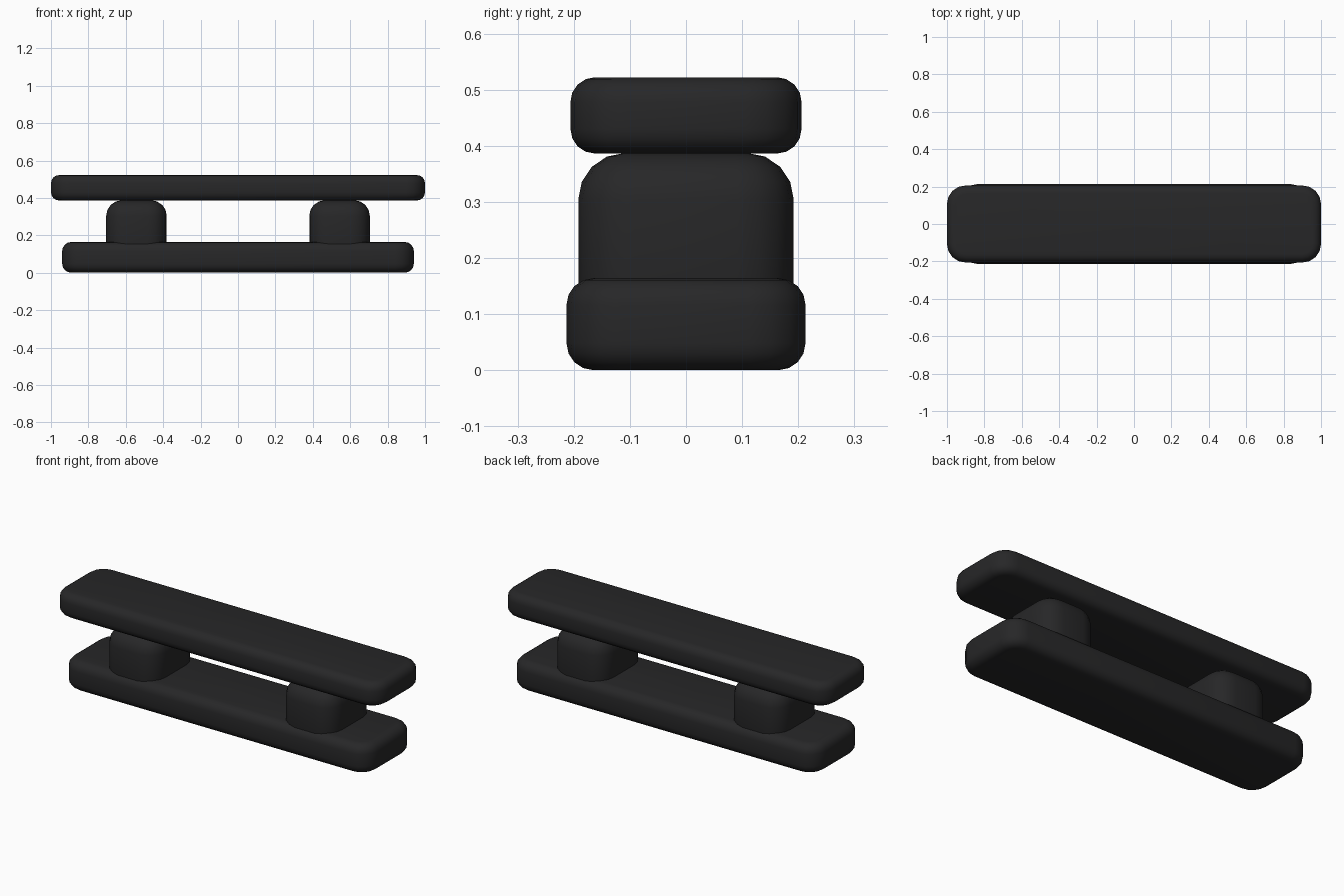
import bpy, bmesh

if "Cube" in bpy.data.objects:
    bpy.data.objects.remove(bpy.data.objects["Cube"])

mat = bpy.data.materials.new("dark_plastic")
mat.diffuse_color = (0.02, 0.02, 0.021, 1)
mat.use_nodes = True
mat.node_tree.nodes["Principled BSDF"].inputs["Base Color"].default_value = mat.diffuse_color


def rounded_block(name, cx, hx, hy, z0, z1, corner, edge, seg=4):
    """Box with rounded plan corners, then softened top and bottom rims."""
    bm = bmesh.new()
    bmesh.ops.create_cube(bm, size=2)
    for v in bm.verts:
        v.co = (cx + v.co.x * hx, v.co.y * hy, z1 if v.co.z > 0 else z0)
    upright = [e for e in bm.edges if abs(e.verts[0].co.z - e.verts[1].co.z) > 1e-4]
    bmesh.ops.bevel(bm, geom=upright, offset=corner, segments=seg,
                    profile=0.5, affect='EDGES')
    rims = [e for e in bm.edges if abs(e.verts[0].co.z - e.verts[1].co.z) < 1e-4]
    bmesh.ops.bevel(bm, geom=rims, offset=edge, segments=seg,
                    profile=0.5, affect='EDGES')
    bmesh.ops.recalc_face_normals(bm, faces=bm.faces)
    me = bpy.data.meshes.new(name)
    bm.to_mesh(me)
    bm.free()
    ob = bpy.data.objects.new(name, me)
    bpy.context.collection.objects.link(ob)
    me.materials.append(mat)
    bpy.ops.object.select_all(action='DESELECT')
    ob.select_set(True)
    bpy.context.view_layer.objects.active = ob
    bpy.ops.object.shade_smooth_by_angle()
    return ob


# Lower and upper slabs
rounded_block("base_slab", 0, 0.94, 0.213, 0.0, 0.164, 0.1, 0.048)
rounded_block("top_slab", 0, 1.0, 0.206, 0.386, 0.522, 0.1, 0.044)

# Two posts, sunk into the base
for side, label in ((-1, "left"), (1, "right")):
    rounded_block(label + "_post", side * 0.543, 0.162, 0.192, 0.07, 0.387, 0.1, 0.083)
